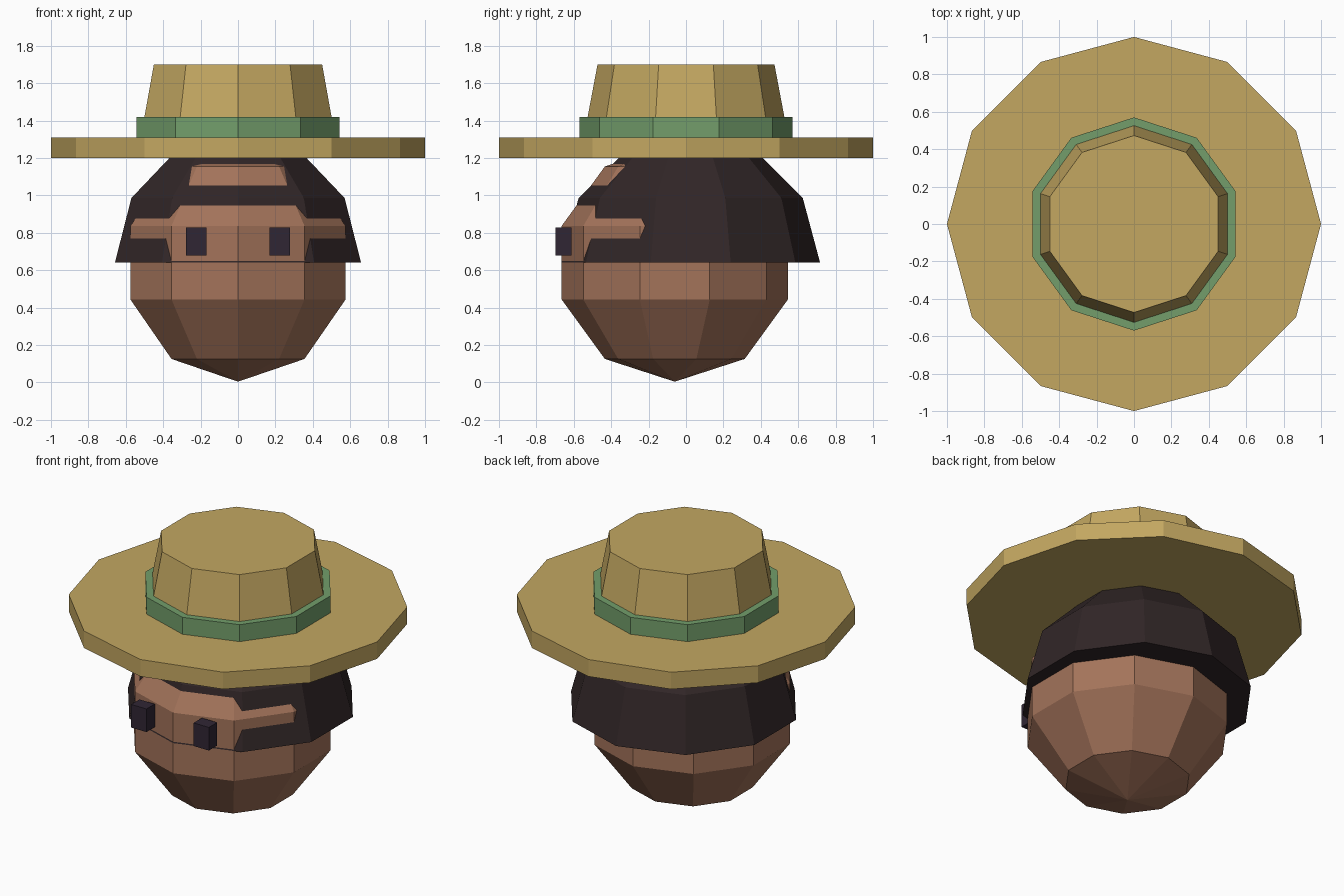
import bpy, bmesh
from math import sin, cos, pi, radians
from mathutils import Matrix

if "Cube" in bpy.data.objects:
    bpy.data.objects.remove(bpy.data.objects["Cube"])


def material(name, rgb):
    lin = [((c / 255 + 0.055) / 1.055) ** 2.4 for c in rgb]
    m = bpy.data.materials.new(name)
    m.diffuse_color = (*lin, 1)
    m.use_nodes = True
    m.node_tree.nodes["Principled BSDF"].inputs["Base Color"].default_value = m.diffuse_color
    return m


SKIN = material("brown skin", (163, 115, 90))
HAIR = material("dark hair", (49, 38, 39))
EYE = material("eye dark", (48, 38, 52))
STRAW = material("straw", (195, 167, 97))
GREEN = material("green band", (115, 158, 107))


def finish(name, bm, mat):
    bmesh.ops.recalc_face_normals(bm, faces=bm.faces)
    me = bpy.data.meshes.new(name)
    bm.to_mesh(me)
    bm.free()
    me.materials.append(mat)
    ob = bpy.data.objects.new(name, me)
    bpy.context.collection.objects.link(ob)
    return ob


def lathe(name, profile, sides, mat, y=0.0):
    """Closed faceted solid from (radius, z) rings; radius 0 makes a point."""
    bm = bmesh.new()
    rings = []
    for r, z in profile:
        n = 1 if r == 0 else sides
        rings.append([bm.verts.new((r * sin(2 * pi * i / sides),
                                    y - r * cos(2 * pi * i / sides), z))
                      for i in range(n)])
    for a, b in zip(rings, rings[1:]):
        for i in range(sides):
            j = (i + 1) % sides
            if len(a) == 1:
                bm.faces.new((a[0], b[j], b[i]))
            elif len(b) == 1:
                bm.faces.new((a[i], a[j], b[0]))
            else:
                bm.faces.new((a[i], a[j], b[j], b[i]))
    for ring in (rings[0], rings[-1]):
        if len(ring) > 1:
            bm.faces.new(ring)
    return finish(name, bm, mat)


# Head: ten-sided low-poly sphere
R, C = 0.636, 0.64
head = [(0, C - R)]
head += [(R * sin(radians(a)), C - R * cos(radians(a))) for a in (36, 72, 108, 144)]
head += [(0, C + R)]
lathe("head", head, 10, SKIN, y=-0.06)

# Hair: half sphere set back so the face pokes through
H = 0.692
hair = [(H * cos(radians(a)), 0.64 + H * sin(radians(a))) for a in (0, 30, 60)]
hair += [(0, 0.64 + H)]
lathe("hair", hair, 10, HAIR, y=0.025)

# Hat: brim, band and tapered crown
lathe("hat_brim", [(1.0, 1.20), (1.0, 1.31)], 12, STRAW)
lathe("hat_band", [(0.57, 1.25), (0.57, 1.42)], 10, GREEN)
lathe("hat_crown", [(0.556, 1.26), (0.473, 1.70)], 10, STRAW)

# Eyes: small blocks on both sides of the face
for side, label in ((-1, "right"), (1, "left")):
    bm = bmesh.new()
    bmesh.ops.create_cube(bm, size=1, matrix=Matrix.Translation((side * 0.224, -0.655, 0.753))
                          @ Matrix.Diagonal((0.11, 0.085, 0.15, 1)))
    finish(label + "_eye", bm, EYE)
